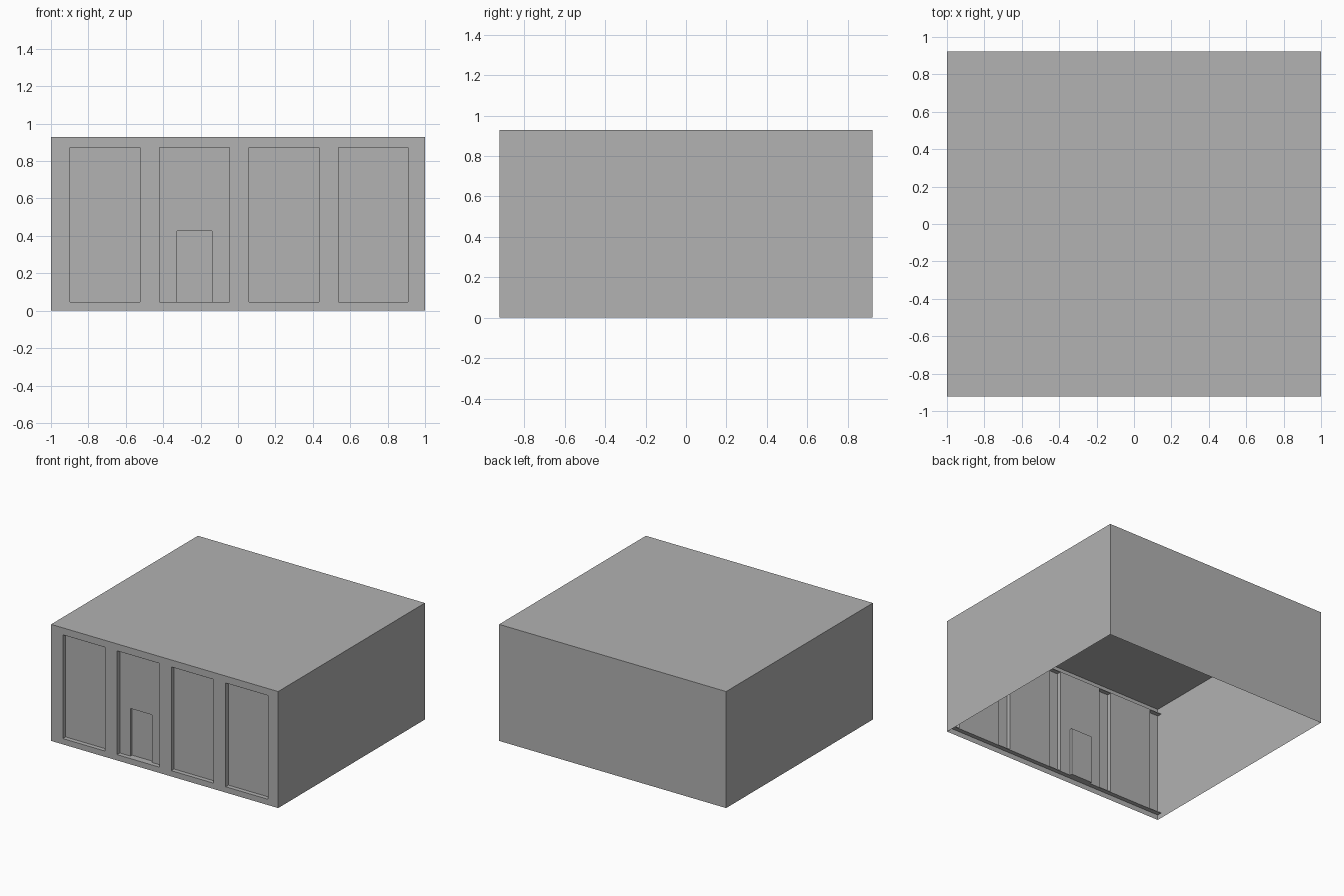
import bpy
import bmesh

cube = bpy.data.objects.get("Cube")
if cube:
    bpy.data.objects.remove(cube, do_unlink=True)

HALF_X, HALF_Y, HEIGHT = 1.0, 0.923, 0.928
FRONT = -HALF_Y
RECESS, DOOR_RECESS = 0.035, 0.02
SILL, HEAD, LEDGE = 0.041, 0.877, 0.005
BAYS = [(-0.897 + 0.478 * i, -0.524 + 0.478 * i) for i in range(4)]
DOOR = (-0.325, -0.138, 0.425)

grey = bpy.data.materials.new("plain grey")
grey.use_nodes = True
grey.diffuse_color = (0.445, 0.445, 0.445, 1)
grey.node_tree.nodes["Principled BSDF"].inputs["Base Color"].default_value = grey.diffuse_color


def make_object(name, bm):
    mesh = bpy.data.meshes.new(name)
    bm.to_mesh(mesh)
    bm.free()
    mesh.materials.append(grey)
    obj = bpy.data.objects.new(name, mesh)
    bpy.context.collection.objects.link(obj)
    return obj


def box(name, low, high, drop=()):
    """Box between two corners, leaving out the faces that point along drop."""
    bm = bmesh.new()
    bmesh.ops.create_cube(bm, size=1)
    for v in bm.verts:
        v.co = [a + (b - a) * (c + 0.5) for a, b, c in zip(low, high, v.co)]
    bm.normal_update()
    gone = [f for f in bm.faces
            if any(f.normal[axis] * sign > 0.9 for axis, sign in drop)]
    bmesh.ops.delete(bm, geom=gone, context="FACES")
    return make_object(name, bm)


def sheet(bm, x0, x1, z0, z1, y):
    """Upright rectangle facing the front."""
    corners = ((x0, z0), (x1, z0), (x1, z1), (x0, z1))
    return bm.faces.new([bm.verts.new((x, y, z)) for x, z in corners])


def reveal(bm, x0, x1, z0, z1, y0, y1):
    """Two side walls and a top that line a recess."""
    path = ((x0, z0), (x0, z1), (x1, z1), (x1, z0))
    outer = [bm.verts.new((x, y0, z)) for x, z in path]
    inner = [bm.verts.new((x, y1, z)) for x, z in path]
    for i in range(3):
        bm.faces.new((outer[i], outer[i + 1], inner[i + 1], inner[i]))


# Hollow shell, open below and at the front
box("outer_shell", (-HALF_X, FRONT, 0), (HALF_X, HALF_Y, HEIGHT), drop=((2, -1), (1, -1)))

# Base strip and lintel sheets
for name, z0, z1 in (("base_strip", 0, SILL), ("lintel", HEAD, HEIGHT)):
    bm = bmesh.new()
    sheet(bm, -HALF_X, HALF_X, z0, z1, FRONT)
    make_object(name, bm)

# Thin ledges below and above the bays
box("sill_ledge", (-HALF_X, FRONT, SILL), (HALF_X, FRONT + RECESS, SILL + LEDGE))
box("head_ledge", (-HALF_X, FRONT + 0.001, HEAD - LEDGE), (HALF_X, FRONT + RECESS, HEAD))

# Pillars between the bays
bm = bmesh.new()
edges = [-HALF_X] + [x for bay in BAYS for x in bay] + [HALF_X]
for x0, x1 in zip(edges[::2], edges[1::2]):
    sheet(bm, x0, x1, SILL + LEDGE, HEAD, FRONT)
make_object("pillars", bm)

# Recessed bay panels; the second one has a doorway cut from it
back = FRONT + RECESS
bottom = SILL + LEDGE
for number, (x0, x1) in enumerate(BAYS):
    bm = bmesh.new()
    reveal(bm, x0, x1, bottom, HEAD - LEDGE, FRONT, back)
    if number == 1:
        left, right, top = DOOR
        sheet(bm, x0, left, bottom, HEAD, back)
        sheet(bm, right, x1, bottom, HEAD, back)
        sheet(bm, left, right, top, HEAD, back)
    else:
        sheet(bm, x0, x1, bottom, HEAD, back)
    make_object(f"bay_panel_{number + 1}", bm)

# Door set deeper than its panel
bm = bmesh.new()
left, right, top = DOOR
reveal(bm, left, right, bottom, top, back, back + DOOR_RECESS)
sheet(bm, left, right, bottom, top, back + DOOR_RECESS)
make_object("door", bm)
box("door_step", (left, back, SILL), (right, back + DOOR_RECESS, bottom))
